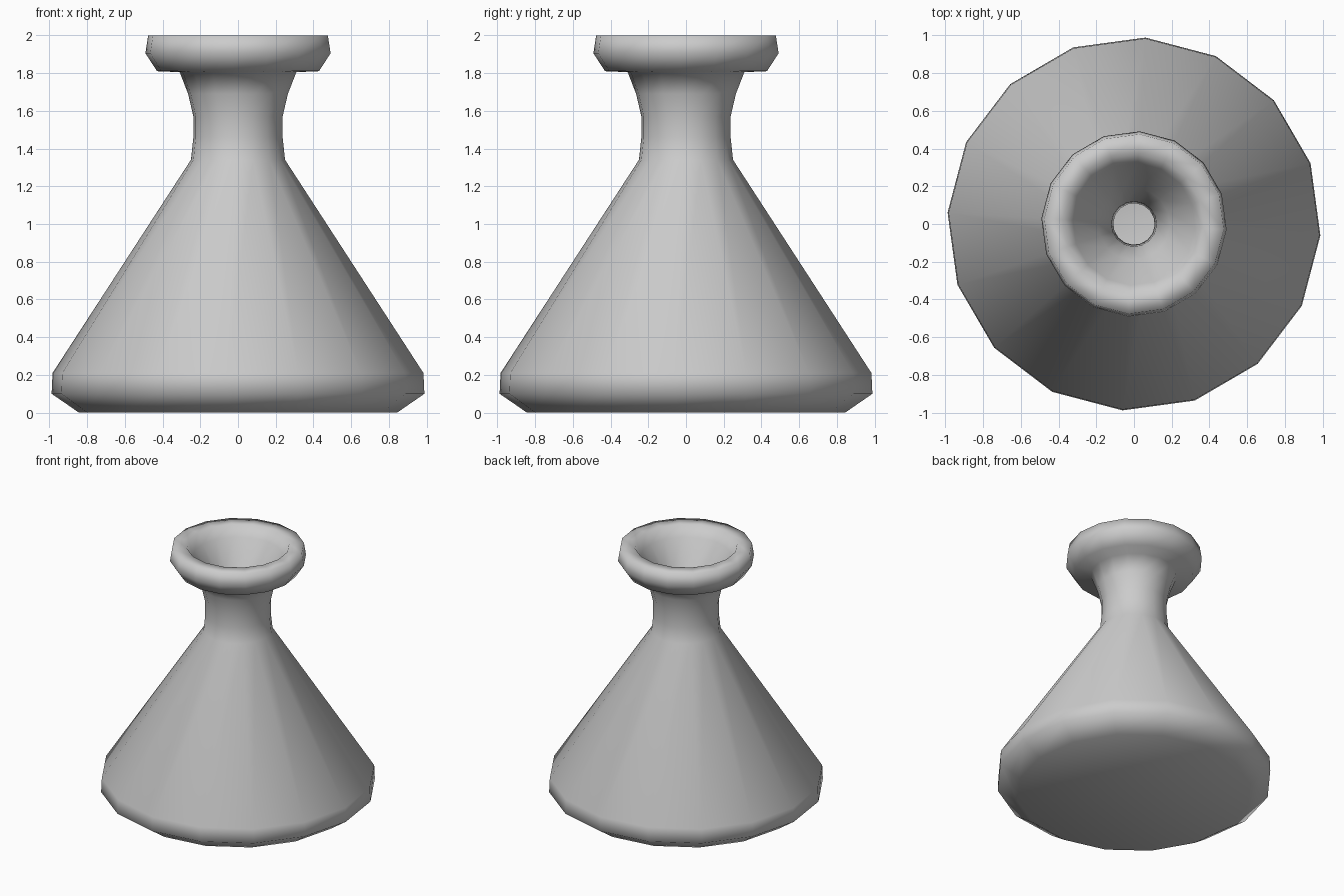
import bpy, bmesh, math

if "Cube" in bpy.data.objects:
    bpy.data.objects.remove(bpy.data.objects["Cube"])

SIDES = 16
TURN = math.radians(-3.5)

# Closed wall profile (radius, height): outside from the base up, then down the inside
profile = [
    (0.845, 0.00), (0.99, 0.10), (0.985, 0.21),              # base
    (0.25, 1.34), (0.237, 1.46), (0.237, 1.57),              # cone and neck
    (0.265, 1.69), (0.31, 1.805),                            # flare
    (0.43, 1.81), (0.492, 1.905), (0.477, 2.00),             # lip
    (0.37, 2.00), (0.325, 1.92), (0.19, 1.75),               # mouth
    (0.12, 1.57), (0.11, 1.38), (0.81, 0.27), (0.80, 0.12),  # hollow inside
]


def ring(bm, r, z):
    angles = [TURN + 2 * math.pi * i / SIDES for i in range(SIDES)]
    return [bm.verts.new((r * math.cos(a), r * math.sin(a), z)) for a in angles]


def cap(bm, verts, z):
    centre = bm.verts.new((0, 0, z))
    for i in range(SIDES):
        bm.faces.new((verts[i], verts[(i + 1) % SIDES], centre))


# Flask body: lathe the profile and close the floor inside and out
bm = bmesh.new()
rings = [ring(bm, r, z) for r, z in profile]
for low, high in zip(rings, rings[1:]):
    for i in range(SIDES):
        j = (i + 1) % SIDES
        bm.faces.new((low[i], low[j], high[j], high[i]))
cap(bm, rings[0], 0.0)
cap(bm, rings[-1], 0.12)
bmesh.ops.recalc_face_normals(bm, faces=bm.faces)
for f in bm.faces:
    f.smooth = True

mesh = bpy.data.meshes.new("flask")
bm.to_mesh(mesh)
bm.free()
flask = bpy.data.objects.new("flask", mesh)
bpy.context.collection.objects.link(flask)
